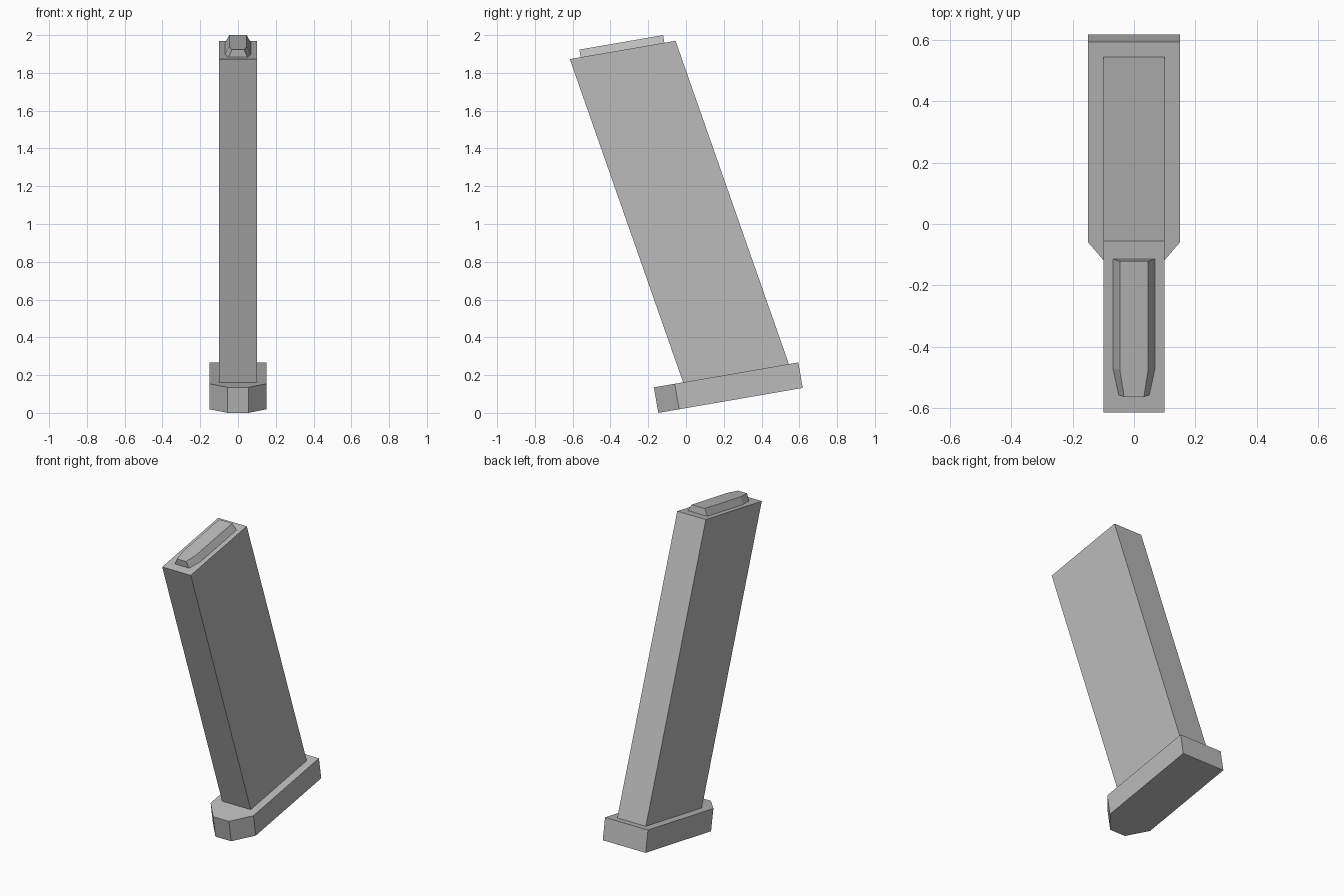
import bpy, bmesh, math
from mathutils import Matrix

cube = bpy.data.objects.get("Cube")
if cube:
    bpy.data.objects.remove(cube, do_unlink=True)

# Single flat grey
grey = bpy.data.materials.new("plain_grey")
grey.use_nodes = True
grey.diffuse_color = (0.5, 0.5, 0.5, 1)
grey.node_tree.nodes["Principled BSDF"].inputs["Base Color"].default_value = (0.5, 0.5, 0.5, 1)

TILT = math.radians(9.8)


def frame(y, z):
    """Tilted frame whose origin lies at the given front edge."""
    return Matrix.Translation((0, y, z)) @ Matrix.Rotation(TILT, 4, 'X')


def mirrored(half, height):
    """Closed outline from (half width, depth) points running front to back."""
    right = [(-x, y, height) for x, y in half]
    left = [(x, y, height) for x, y in reversed(half)]
    return left + right


def loft(name, lower, upper, matrix):
    """Flat-faced solid between two matching outlines."""
    bm = bmesh.new()
    a = [bm.verts.new(matrix @ Matrix.Translation(p).translation) for p in lower]
    b = [bm.verts.new(matrix @ Matrix.Translation(p).translation) for p in upper]
    bm.faces.new(a)
    bm.faces.new(b)
    n = len(a)
    for i in range(n):
        j = (i + 1) % n
        bm.faces.new((a[i], a[j], b[j], b[i]))
    bmesh.ops.recalc_face_normals(bm, faces=bm.faces)
    mesh = bpy.data.meshes.new(name)
    bm.to_mesh(mesh)
    bm.free()
    mesh.materials.append(grey)
    obj = bpy.data.objects.new(name, mesh)
    bpy.context.collection.objects.link(obj)
    return obj


# Base plate with chamfered front corners
base_outline = [(0.055, 0), (0.15, 0.112), (0.15, 0.776)]
base = frame(-0.17, 0.135)
loft("base_plate", mirrored(base_outline, -0.137), mirrored(base_outline, 0), base)

# Slanted rectangular body: bottom sits on the plate, top is parallel to it
top = frame(-0.615, 1.873)
rise = base.inverted() @ top
offset = rise.translation
body_bottom = [(0.1, 0.157), (0.1, 0.725)]
body_top = [(0.1, offset.y), (0.1, offset.y + 0.568)]
loft("body", mirrored(body_bottom, 0), mirrored(body_top, offset.z), base)

# Tapered lug on the top face
lug_bottom = [(0.05, 0.058), (0.069, 0.147), (0.069, 0.508)]
lug_top = [(0.032, 0.058), (0.046, 0.147), (0.046, 0.508)]
loft("top_lug", mirrored(lug_bottom, 0), mirrored(lug_top, 0.041), top)
